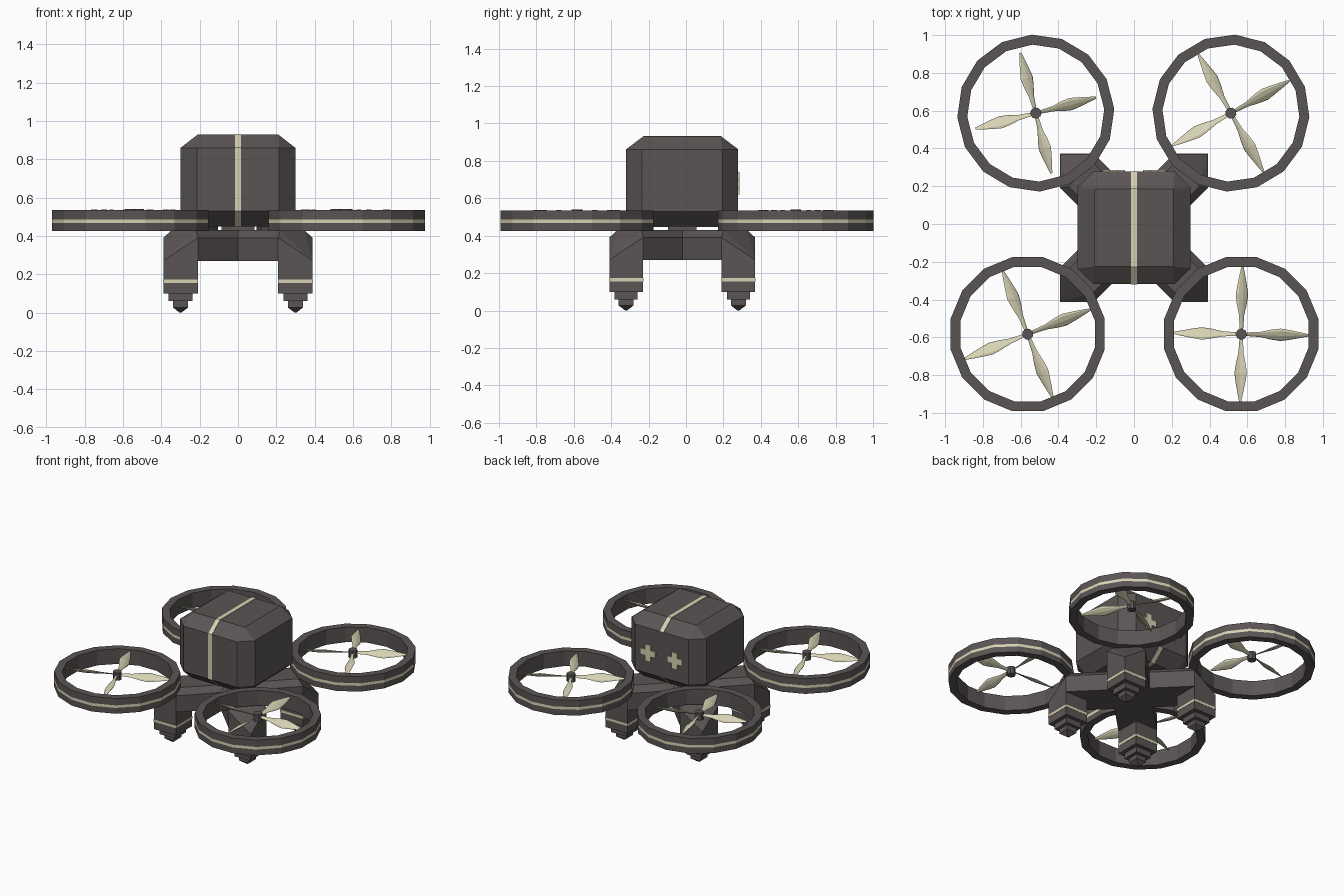
import bpy, bmesh
from math import sin, cos, pi, radians
from mathutils import Vector, Matrix

if "Cube" in bpy.data.objects:
    bpy.data.objects.remove(bpy.data.objects["Cube"])

Y0 = -0.02  # body centre in y


def material(name, rgb):
    m = bpy.data.materials.new(name)
    m.diffuse_color = (*rgb, 1)
    m.use_nodes = True
    m.node_tree.nodes["Principled BSDF"].inputs["Base Color"].default_value = m.diffuse_color
    return m


DARK = material("dark_grey", (0.105, 0.09, 0.09))
CREAM = material("cream", (0.68, 0.65, 0.46))


def finish(name, bm, *mats):
    bmesh.ops.recalc_face_normals(bm, faces=bm.faces)
    me = bpy.data.meshes.new(name)
    bm.to_mesh(me)
    bm.free()
    for m in mats:
        me.materials.append(m)
    ob = bpy.data.objects.new(name, me)
    bpy.context.collection.objects.link(ob)
    return ob


def hull(name, pts, mat):
    bm = bmesh.new()
    for p in pts:
        bm.verts.new(p)
    bmesh.ops.convex_hull(bm, input=bm.verts[:])
    bmesh.ops.dissolve_limit(bm, angle_limit=0.01, verts=bm.verts[:], edges=bm.edges[:])
    return finish(name, bm, mat)


def rect(cx, cy, hx, hy, z):
    return [(cx + a * hx, cy + b * hy, z) for a in (-1, 1) for b in (-1, 1)]


def loft(bm, rings, closed=False):
    """Bridge equal-length vertex loops; returns faces row by row."""
    vs = [[bm.verts.new(p) for p in r] for r in rings]
    n, rows = len(vs[0]), []
    for i in range(len(vs) if closed else len(vs) - 1):
        a, b = vs[i], vs[(i + 1) % len(vs)]
        rows.append([bm.faces.new((a[j], a[(j + 1) % n], b[(j + 1) % n], b[j])) for j in range(n)])
    if not closed:
        bm.faces.new(vs[0])
        bm.faces.new(vs[-1])
    return rows


# Cargo body: box with every edge chamfered
pts = rect(0, Y0, 0.21, 0.205, 0.45) + rect(0, Y0, 0.21, 0.205, 0.93)
for z in (0.53, 0.86):
    pts += rect(0, Y0, 0.30, 0.215, z) + rect(0, Y0, 0.215, 0.298, z)
hull("cargo_body", pts, DARK)

# Cream stripe wrapped around the body, open on the back face
path = [(0.28, 0.53), (0.187, 0.447), (-0.227, 0.447), (-0.321, 0.53), (-0.321, 0.861),
        (-0.227, 0.933), (0.187, 0.933), (0.281, 0.861)]
bm = bmesh.new()
prev = None
for y, z in path:
    c = (Vector((y, z)) - Vector((Y0, 0.69))) * 0.985 + Vector((Y0, 0.69))
    sec = [bm.verts.new(p) for p in ((-0.015, y, z), (0.015, y, z), (0.015, *c), (-0.015, *c))]
    if prev:
        for j in range(4):
            k = (j + 1) % 4
            bm.faces.new((prev[j], prev[k], sec[k], sec[j]))
    else:
        bm.faces.new(sec)
    prev = sec
bm.faces.new(prev)
finish("body_stripe", bm, CREAM)

# Two raised crosses on the back
for side in (-1, 1):
    a, b = 0.022, 0.06
    outline = [(-a, -b), (a, -b), (a, -a), (b, -a), (b, a), (a, a),
               (a, b), (-a, b), (-a, a), (-b, a), (-b, -a), (-a, -a)]
    bm = bmesh.new()
    loft(bm, [[(side * 0.107 + x, y, 0.68 + z) for x, z in outline] for y in (0.272, 0.287)])
    finish("back_cross", bm, CREAM)

# Neck between chassis and body
hull("neck", rect(0, Y0, 0.085, 0.075, 0.40) + rect(0, Y0, 0.085, 0.075, 0.46), DARK)

# Crossed chassis beams with chamfered top edges
W, T, ZB, ZM, ZT = 0.127, 0.09, 0.27, 0.39, 0.43
for d in (1, -1):
    u, v = Vector((1, d, 0)).normalized(), Vector((-d, 1, 0)).normalized()
    pts = []
    for e in (-1, 1):
        for w, z, l in ((W, ZB, 0.424), (W, ZM, 0.424), (T, ZT, 0.40)):
            pts += [u * e * l + v * s * w + Vector((0, Y0, z)) for s in (-1, 1)]
    hull("chassis_beam", pts, DARK)

# Legs: square posts with a sloping outer top corner, band and stepped foot
for sx in (-1, 1):
    for sy in (-1, 1):
        cx, cy, h = sx * 0.30, Y0 + sy * 0.30, 0.09
        pts = rect(cx, cy, h, h, 0.10)
        pts += [(cx + sx * h, cy + sy * h, 0.27), (cx - sx * h, cy - sy * h, ZM),
                (cx + sx * h, cy - sy * h, ZM), (cx - sx * h, cy + sy * h, ZM)]
        t, k = T * 0.707, 0.283
        pts += [(sx * (k + s * t), Y0 + sy * (k - s * t), ZT) for s in (-1, 1)]
        hull("leg", pts, DARK)
        hull("leg_band", rect(cx, cy, 0.092, 0.092, 0.155) + rect(cx, cy, 0.092, 0.092, 0.173), CREAM)
        hull("foot_step", rect(cx, cy, 0.062, 0.062, 0.06) + rect(cx, cy, 0.062, 0.062, 0.10), DARK)
        hull("foot_tip", rect(cx, cy, 0.04, 0.04, 0.06) + rect(cx, cy, 0.04, 0.04, 0.027)
             + rect(cx, cy, 0.005, 0.005, 0.0), DARK)


# Rotors: ring guard with cream band, hub and four pitched blades
def circle(cx, cy, r, z, n, off):
    return [(cx + r * cos(2 * pi * i / n + off), cy + r * sin(2 * pi * i / n + off), z) for i in range(n)]


BLADE = [(0.04, 0.010), (0.28, 0.016), (0.45, 0.031), (0.58, 0.038), (0.72, 0.029), (0.86, 0.018), (1, 0.006)]
# centre x, y, ring turn, blade turn, blade length
ROTORS = [(-0.52, 0.587, 3, 14.5, 0.33), (0.513, 0.587, -3, 29, 0.354),
          (-0.563, -0.583, 11.25, 21.5, 0.362), (0.568, -0.583, 11.25, -1, 0.36)]
for cx, cy, turn, spin, length in ROTORS:
    bm = bmesh.new()
    prof = [(0.363, 0.425), (0.416, 0.425), (0.416, 0.467), (0.416, 0.486), (0.416, 0.535), (0.363, 0.535)]
    rows = loft(bm, [circle(cx, cy, r, z, 16, radians(turn)) for r, z in prof], closed=True)
    for f in rows[2]:
        f.material_index = 1
    finish("rotor_ring", bm, DARK, CREAM)

    hull("rotor_hub", circle(cx, cy, 0.03, 0.485, 8, radians(spin))
         + circle(cx, cy, 0.03, 0.54, 8, radians(spin)), DARK)

    bm = bmesh.new()
    for q in range(4):
        place = (Matrix.Translation((cx, cy, 0.518)) @ Matrix.Rotation(radians(spin + 90 * q), 4, 'Z')
                 @ Matrix.Rotation(radians(30), 4, 'X'))
        loft(bm, [[place @ Vector((f * length, w * cos(i * pi / 4), 0.3 * w * sin(i * pi / 4)))
                   for i in range(8)] for f, w in BLADE])
    finish("rotor_blades", bm, CREAM)
